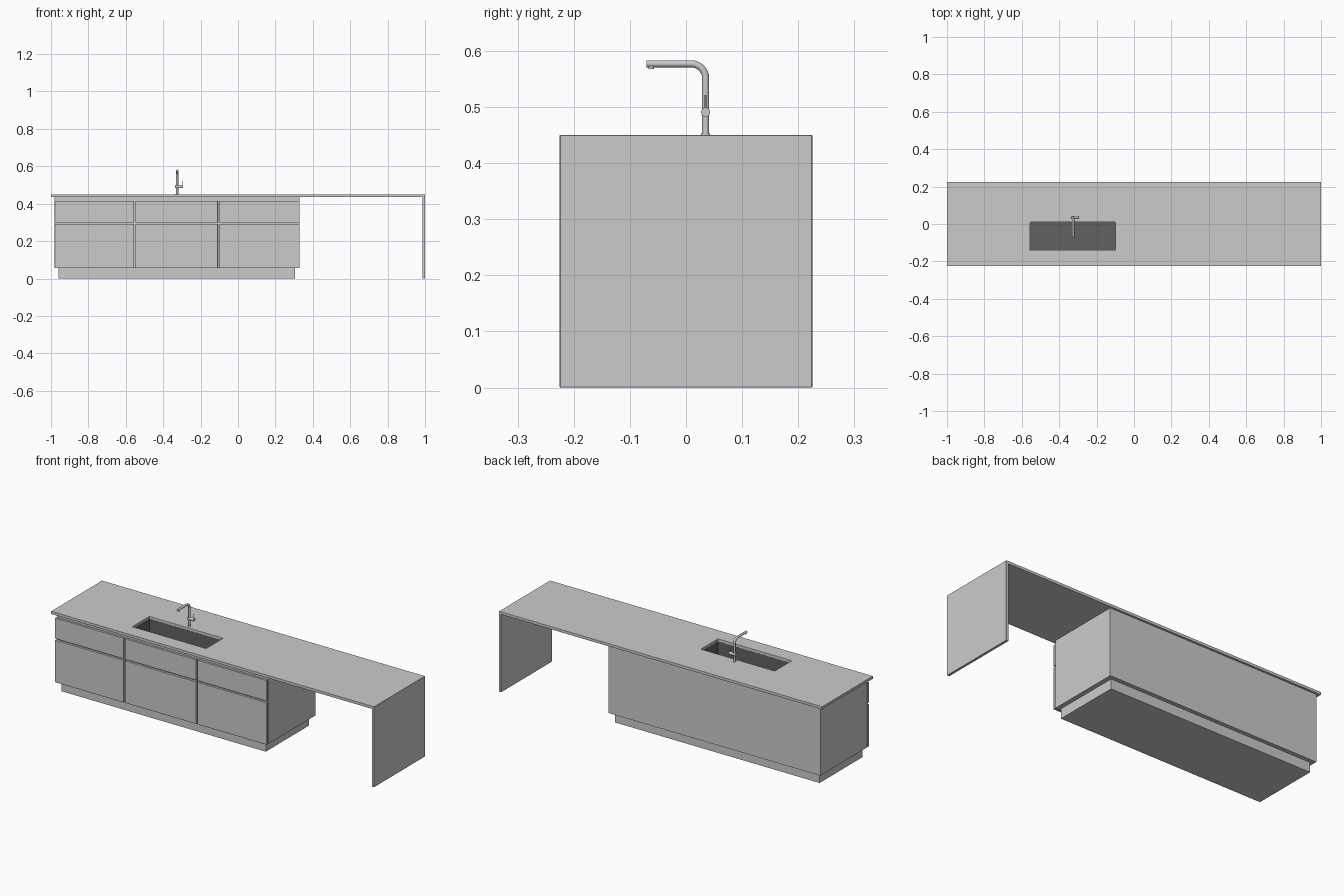
import bpy, bmesh, math
from mathutils import Vector

if "Cube" in bpy.data.objects:
    bpy.data.objects.remove(bpy.data.objects["Cube"])


def box(name, x, y, z, bevel=0.0):
    """Axis-aligned box from (min, max) ranges."""
    bm = bmesh.new()
    bmesh.ops.create_cube(bm, size=1)
    for v in bm.verts:
        v.co = [r[0] + (c + 0.5) * (r[1] - r[0]) for c, r in zip(v.co, (x, y, z))]
    return finish(name, bm, bevel)


def finish(name, bm, bevel=0.0):
    bmesh.ops.recalc_face_normals(bm, faces=bm.faces)
    me = bpy.data.meshes.new(name)
    bm.to_mesh(me)
    bm.free()
    ob = bpy.data.objects.new(name, me)
    bpy.context.collection.objects.link(ob)
    if bevel:
        add_bevel(ob, bevel)
    return ob


def add_bevel(ob, width):
    mod = ob.modifiers.new("edge", 'BEVEL')
    mod.width = width
    mod.segments = 1
    mod.limit_method = 'ANGLE'


def activate(ob):
    bpy.ops.object.select_all(action='DESELECT')
    ob.select_set(True)
    bpy.context.view_layer.objects.active = ob


def cut(ob, x, y, z):
    """Subtract a box and discard the cutter."""
    cutter = box("cutter", x, y, z)
    mod = ob.modifiers.new("cut", 'BOOLEAN')
    mod.operation = 'DIFFERENCE'
    mod.solver = 'EXACT'
    mod.object = cutter
    activate(ob)
    bpy.ops.object.modifier_apply(modifier=mod.name)
    bpy.data.objects.remove(cutter)


def tube(name, points, radius):
    """Round tube with closed ends along a path."""
    cu = bpy.data.curves.new(name, 'CURVE')
    cu.dimensions = '3D'
    cu.bevel_depth = radius
    cu.bevel_resolution = 6
    cu.use_fill_caps = True
    sp = cu.splines.new('POLY')
    sp.points.add(len(points) - 1)
    for p, co in zip(sp.points, points):
        p.co = (*co, 1)
    ob = bpy.data.objects.new(name, cu)
    bpy.context.collection.objects.link(ob)
    activate(ob)
    bpy.ops.object.convert(target='MESH')
    ob = bpy.context.object
    bpy.ops.object.shade_smooth_by_angle(angle=math.radians(40))
    return ob


TOP, UNDER = 0.45, 0.435
SX, SY = (-0.555, -0.10), (-0.14, 0.01)      # sink opening
CX = (-0.98, 0.33)                           # cabinet width

# Worktop with waterfall end: one L profile extruded in depth
profile = [(-1, UNDER), (-1, TOP), (1, TOP), (1, 0), (0.986, 0), (0.986, UNDER)]
bm = bmesh.new()
face = bm.faces.new([bm.verts.new((x, -0.225, z)) for x, z in profile])
ext = bmesh.ops.extrude_face_region(bm, geom=[face])
bmesh.ops.translate(bm, vec=(0, 0.45, 0),
                    verts=[g for g in ext["geom"] if isinstance(g, bmesh.types.BMVert)])
worktop = finish("worktop", bm)
cut(worktop, SX, SY, (0.40, 0.50))
add_bevel(worktop, 0.001)

# Sink basin below the opening
W, FLOOR = 0.004, 0.33
outer = [(r[0] - W, r[1] + W) for r in (SX, SY)]
sink = box("sink_basin", *outer, (FLOOR - W, UNDER))
cut(sink, SX, SY, (FLOOR, 0.5))
dark = bpy.data.materials.new("dark_sink")
dark.diffuse_color = (0.12, 0.12, 0.12, 1)
dark.use_nodes = True
dark.node_tree.nodes["Principled BSDF"].inputs["Base Color"].default_value = dark.diffuse_color
sink.data.materials.clear()
sink.data.materials.append(dark)

# Cabinet carcass with room for the sink, and recessed plinth
carcass = box("cabinet_carcass", CX, (-0.202, 0.213), (0.055, UNDER))
cut(carcass, *outer, (FLOOR - W, 0.5))
box("plinth", (-0.96, 0.305), (-0.19, 0.19), (0, 0.055))

# Drawer and door fronts in three columns
columns = [(CX[0], -0.556), (-0.548, -0.108), (-0.100, CX[1])]
for i, col in enumerate(columns, 1):
    box(f"door_front_{i}", col, (-0.217, -0.204), (0.055, 0.291), 0.0008)
    box(f"drawer_front_{i}", col, (-0.217, -0.204), (0.299, 0.415), 0.0008)
    # Fixing blocks joining the fronts to the carcass
    for part, z in (("door", (0.06, 0.285)), ("drawer", (0.305, 0.41))):
        box(f"{part}_mount_{i}", (col[0] + 0.01, col[1] - 0.01), (-0.206, -0.2), z)

# Tap: riser, bend and spout in one path
FX, FY, FZ, BEND = -0.325, 0.035, 0.577, 0.026
path = [(FX, FY, TOP)]
for k in range(13):
    a = math.radians(90 * k / 12)
    path.append((FX, FY - BEND + BEND * math.cos(a), FZ - BEND + BEND * math.sin(a)))
path.append((FX, -0.07, FZ))
tube("tap_spout", path, 0.0063)
tube("tap_base", [(FX, FY, TOP), (FX, FY, TOP + 0.003)], 0.008)
tube("tap_nozzle", [(FX, -0.062, 0.574), (FX, -0.062, 0.568)], 0.005)
tube("tap_handle", [(FX - 0.011, FY, 0.491), (FX + 0.031, FY, 0.491)], 0.0082)
tube("tap_lever", [(FX + 0.026, FY, 0.491), (FX + 0.026, FY, 0.521)], 0.0016)
